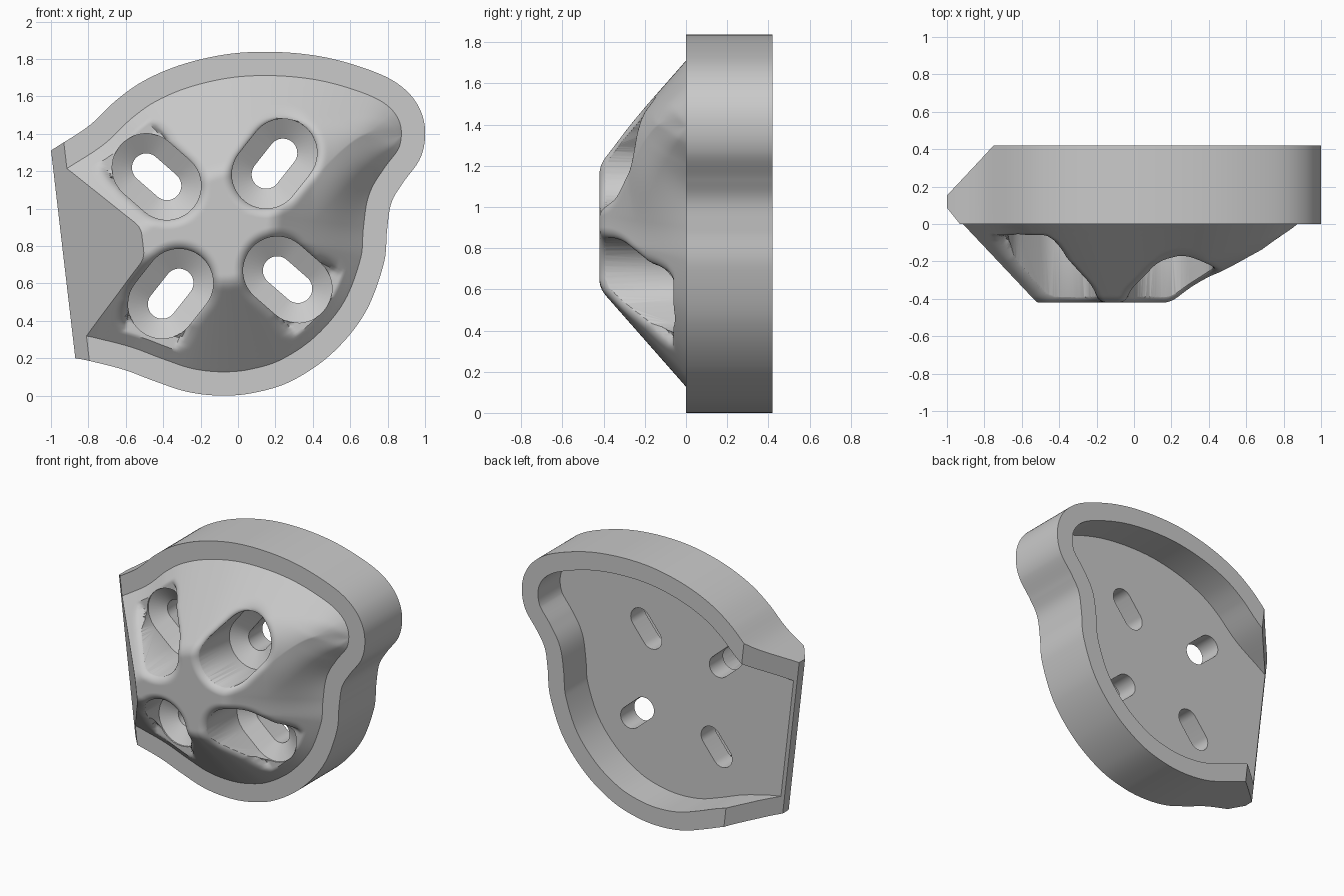
import bpy, bmesh, math
from mathutils import Vector
from mathutils.kdtree import KDTree

cube = bpy.data.objects.get("Cube")
if cube:
    bpy.data.objects.remove(cube, do_unlink=True)

BACK, FLOOR, POCKET, SINK, DOME = 0.42, 0.17, -0.05, 0.015, 0.42   # depths along y
RIM, SLOPE, POCKET_R, HOLE_R, FILLET = 0.127, 0.88, 0.183, 0.077, 0.06
CENTRE, BITE = Vector((0.0, 0.95)), Vector((0.62, 1.12))
STEPS, STRIDE, RINGS = 42, 3, 75

# Outline control points (x, z); the left end is trimmed off later
OUTLINE = [Vector(p) for p in (
    (-1.2, 1.17), (-1, 1.31), (-.8, 1.44), (-.65, 1.58), (-.5, 1.685), (-.3, 1.77),
    (-.06, 1.825), (.17, 1.838), (.4, 1.82), (.6, 1.775), (.8, 1.7), (.92, 1.61),
    (.985, 1.5), (1, 1.38), (.97, 1.26), (.88, 1.135), (.82, 1.03), (.797, .885),
    (.778, .7), (.678, .44), (.503, .226), (.29, .08), (.09, .016), (-.09, 0),
    (-.27, .02), (-.44, .075), (-.6, .135), (-.75, .175), (-.87, .2), (-1.2, .25),
    (-1.5, .4), (-1.6, .7), (-1.5, .97))]
LOBE_TIP, LEFT_END = 13 * STEPS, 31 * STEPS

# Slots: centre and half length vector
SLOTS = [(Vector(c), Vector(h)) for c, h in (
    ((-.435, 1.17), (.055, -.048)), ((.195, 1.24), (.045, .057)),
    ((-.36, .545), (.045, .057)), ((.265, .62), (.055, -.048)))]


def spline(points):
    """Closed smooth curve through the points."""
    n, out = len(points), []
    for i in range(n):
        a, b, c, d = (points[(i + k) % n] for k in (-1, 0, 1, 2))
        for s in range(STEPS):
            t = s / STEPS
            out.append(b + 0.5 * t * (c - a + t * (2 * a - 5 * b + 4 * c - d
                                                   + t * (3 * (b - c) + d - a))))
    return out


def inset(curve, dist):
    """Offset a clockwise closed curve inward."""
    out = []
    for i, p in enumerate(curve):
        d = (curve[(i + 1) % len(curve)] - curve[i - 1]).normalized()
        out.append(p + Vector((d.y, -d.x)) * dist)
    return out


def make_tree(points):
    tree = KDTree(len(points))
    for i, p in enumerate(points):
        tree.insert(p.to_3d(), i)
    tree.balance()
    return tree


outer_fine = spline(OUTLINE)
inner_fine = inset(outer_fine, RIM)
outer, inner = outer_fine[::STRIDE], inner_fine[::STRIDE]
upper_edge = make_tree(inner_fine[LEFT_END:] + inner_fine[:LOBE_TIP + 1])
lower_edge = make_tree(inner_fine[LOBE_TIP:LEFT_END + 1])


def clamp(t):
    return max(0, min(1, t))


def soft_min(a, b, w):
    return min(a, b) - max(w - abs(a - b), 0) ** 2 / (4 * w)


def slot_distance(p, slot):
    c, h = slot
    t = max(-1, min(1, (p - c).dot(h) / h.length_squared))
    return (p - c - h * t).length


def dome_height(p):
    """Sloped sides blending into a flat top, rounded over at each pocket."""
    up, low = (tree.find(p.to_3d())[2] for tree in (upper_edge, lower_edge))
    low *= 1 + 0.35 * math.exp(-(p - BITE).length_squared / 0.04)
    ridge = 0.4 * clamp(p.x / 0.4) * (up + low) + 1e-6
    h = soft_min(SLOPE * soft_min(up, low, ridge), DOME, 0.035)
    # Pockets flare out where the dome runs low
    radius = POCKET_R - 0.008 + 0.04 * clamp((0.2 - h) / 0.1)
    drop = 0
    for slot in SLOTS:
        s = max(0, slot_distance(p, slot) - radius)
        if s < FILLET:
            drop = max(drop, FILLET - math.sqrt(FILLET ** 2 - (FILLET - s) ** 2))
    return max(h - drop, min(h, 0.01 - POCKET))


def new_object(name, bm):
    bmesh.ops.recalc_face_normals(bm, faces=bm.faces)
    mesh = bpy.data.meshes.new(name)
    bm.to_mesh(mesh)
    bm.free()
    obj = bpy.data.objects.new(name, mesh)
    bpy.context.collection.objects.link(obj)
    return obj


def bridge(bm, r0, r1):
    for i in range(len(r0)):
        bm.faces.new((r0[i - 1], r0[i], r1[i], r1[i - 1]))


def loft(name, loops):
    """Closed solid through a row of matching loops."""
    bm = bmesh.new()
    rows = [[bm.verts.new(p) for p in loop] for loop in loops]
    bm.faces.new(rows[0])
    bm.faces.new(rows[-1])
    for r0, r1 in zip(rows, rows[1:]):
        bridge(bm, r0, r1)
    return new_object(name, bm)


def stadium(slot, radius, y):
    c, h = slot
    start, n, pts = math.atan2(h.y, h.x) - math.pi / 2, 20, []
    for end in (1, -1):
        for i in range(n + 1):
            ang = start + math.pi * i / n + (0 if end > 0 else math.pi)
            p = c + h * end + radius * Vector((math.cos(ang), math.sin(ang)))
            pts.append((p.x, y, p.y))
    return pts


# Shell: recess, rim, outer wall and dome as one closed skin
bm = bmesh.new()


def ring(points, depth):
    return [bm.verts.new((p.x, depth(p) if callable(depth) else depth, p.y)) for p in points]


rings = [ring(inner, FLOOR), ring(inner, BACK), ring(outer, BACK), ring(outer, 0), ring(inner, 0)]
for k in range(1, RINGS):
    rings.append(ring([p.lerp(CENTRE, k / RINGS) for p in inner], lambda p: -dome_height(p)))
bm.faces.new(rings[0])
for r0, r1 in zip(rings, rings[1:]):
    bridge(bm, r0, r1)
tip = bm.verts.new((CENTRE.x, -dome_height(CENTRE), CENTRE.y))
for i in range(len(inner)):
    bm.faces.new((rings[-1][i - 1], rings[-1][i], tip))
shell = new_object("cover_shell", bm)

# Slanted trim of the left end, as a profile across the cut direction
across, along = Vector((.993, 0, .116)), Vector((-.116, 0, .993))
profile = [(-.258, -.6), (-.841, .086), (-.841, .153), (-.494, .5), (-2.2, .5), (-2.2, -.6)]
cutters = [loft("end_trim", [[across * s + Vector((0, y, 0)) + along * e for s, y in profile]
                             for e in (-1, 3)])]

# Pockets with a countersunk floor and a through slot
for slot in SLOTS:
    cutters.append(loft("pocket_cutter", [stadium(slot, r, y) for r, y in (
        (POCKET_R, -.6), (POCKET_R, POCKET), (HOLE_R, SINK), (HOLE_R, .6))]))

bpy.ops.object.select_all(action='DESELECT')
bpy.context.view_layer.objects.active = shell
shell.select_set(True)
for cutter in cutters:
    cutter.hide_render = True
    mod = shell.modifiers.new("cut", 'BOOLEAN')
    mod.operation, mod.solver, mod.object = 'DIFFERENCE', 'EXACT', cutter
    bpy.ops.object.modifier_apply(modifier=mod.name)
    bpy.data.objects.remove(cutter, do_unlink=True)

# Plain grey finish
grey = bpy.data.materials.new("plain_grey")
grey.use_nodes = True
colour = (0.59, 0.59, 0.59, 1)
grey.diffuse_color = colour
grey.node_tree.nodes["Principled BSDF"].inputs["Base Color"].default_value = colour
shell.data.materials.clear()
shell.data.materials.append(grey)
bpy.ops.object.shade_smooth_by_angle(angle=math.radians(35))
